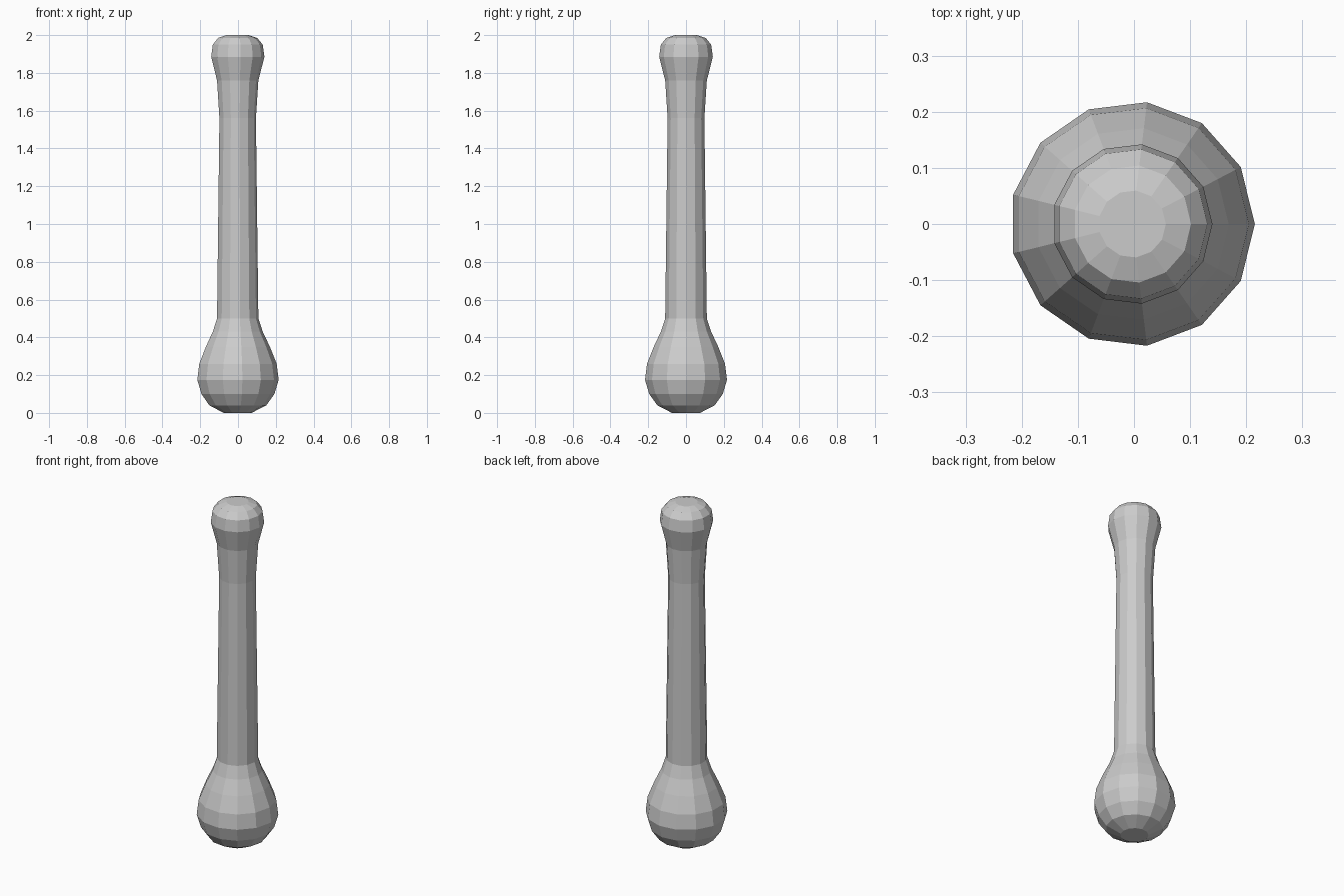
import bpy, bmesh, math

if "Cube" in bpy.data.objects:
    bpy.data.objects.remove(bpy.data.objects["Cube"])

SIDES = 13
# Profile of the pestle: (radius, height) from the bottom up
profile = [
    (0.075, 0.0), (0.153, 0.04), (0.196, 0.10), (0.2185, 0.175),
    (0.208, 0.26), (0.172, 0.35), (0.134, 0.43), (0.111, 0.50),
    (0.098, 1.56), (0.111, 1.76), (0.143, 1.885), (0.134, 1.95),
    (0.105, 1.985), (0.060, 2.0),
]
# An odd number of sides is lopsided in x, so shift it to the centre
shift = -0.2185 * (1 - math.cos(math.pi / SIDES)) / 2

bm = bmesh.new()
rings = []
for r, z in profile:
    rings.append([bm.verts.new((r * math.cos(math.tau * i / SIDES) + shift,
                                r * math.sin(math.tau * i / SIDES), z))
                  for i in range(SIDES)])

# Side walls
for a, b in zip(rings, rings[1:]):
    for i in range(SIDES):
        j = (i + 1) % SIDES
        bm.faces.new((a[i], a[j], b[j], b[i]))

# Flat end caps
bm.faces.new(rings[0][::-1])
bm.faces.new(rings[-1])

mesh = bpy.data.meshes.new("pestle")
bm.to_mesh(mesh)
bm.free()
bpy.context.collection.objects.link(bpy.data.objects.new("pestle", mesh))
